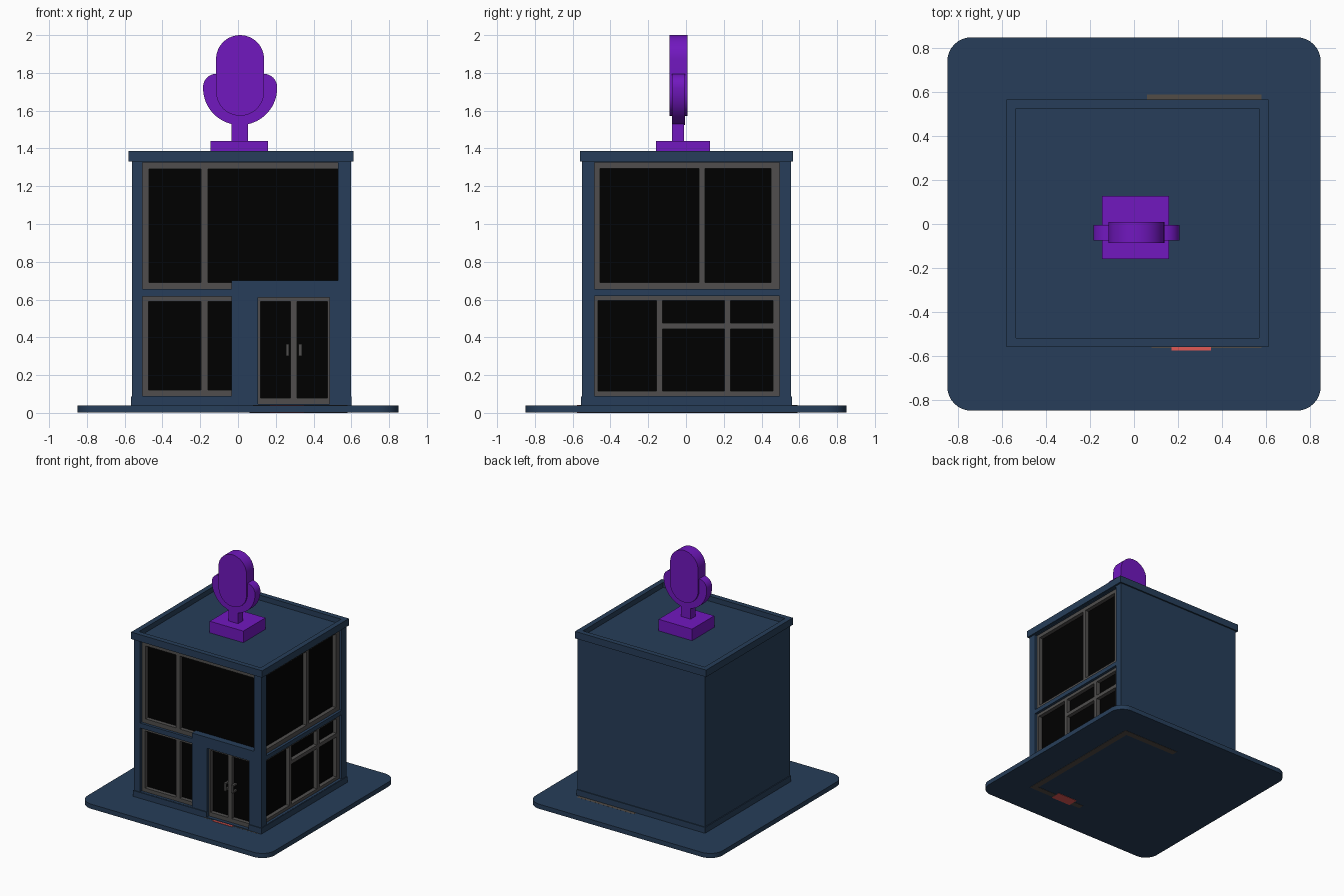
import bpy, bmesh, math
from mathutils import Matrix

if "Cube" in bpy.data.objects:
    bpy.data.objects.remove(bpy.data.objects["Cube"])


def material(name, rgb):
    m = bpy.data.materials.new(name)
    m.diffuse_color = (*rgb, 1)
    m.use_nodes = True
    m.node_tree.nodes["Principled BSDF"].inputs["Base Color"].default_value = m.diffuse_color
    return m


BLUE = material("slate blue", (0.020, 0.048, 0.100))
GLASS = material("black glass", (0.0, 0.0, 0.0))
GREY = material("frame grey", (0.079, 0.076, 0.074))
PURPLE = material("purple", (0.165, 0.009, 0.52))
RED = material("mat red", (0.75, 0.10, 0.09))
BROWN = material("dark taupe", (0.085, 0.072, 0.062))


def finish(name, bm, mat):
    bmesh.ops.recalc_face_normals(bm, faces=bm.faces)
    me = bpy.data.meshes.new(name)
    bm.to_mesh(me)
    bm.free()
    ob = bpy.data.objects.new(name, me)
    bpy.context.collection.objects.link(ob)
    if mat:
        me.materials.append(mat)
    return ob


def boxes(name, items, mat):
    """One object from boxes given as (x0, x1, y0, y1, z0, z1)."""
    bm = bmesh.new()
    for x0, x1, y0, y1, z0, z1 in items:
        m = Matrix.Translation(((x0 + x1) / 2, (y0 + y1) / 2, (z0 + z1) / 2))
        m = m @ Matrix.Diagonal((x1 - x0, y1 - y0, z1 - z0, 1))
        bmesh.ops.create_cube(bm, size=1, matrix=m)
    return finish(name, bm, mat)


def prism(name, pts, vec, mat):
    """Extrude a closed 3D outline along vec."""
    bm = bmesh.new()
    face = bm.faces.new([bm.verts.new(p) for p in pts])
    new = bmesh.ops.extrude_face_region(bm, geom=[face], use_keep_orig=True)
    moved = [g for g in new["geom"] if isinstance(g, bmesh.types.BMVert)]
    bmesh.ops.translate(bm, verts=moved, vec=vec)
    return finish(name, bm, mat)


def arc(cx, cy, r, a0, a1, n=12):
    steps = [math.radians(a0 + (a1 - a0) * i / n) for i in range(n + 1)]
    return [(cx + r * math.cos(a), cy + r * math.sin(a)) for a in steps]


def activate(ob):
    bpy.ops.object.select_all(action="DESELECT")
    ob.select_set(True)
    bpy.context.view_layer.objects.active = ob


def smooth(ob):
    activate(ob)
    bpy.ops.object.shade_smooth_by_angle(angle=math.radians(35))


def cut(ob, cutters):
    activate(ob)
    for c in cutters:
        mod = ob.modifiers.new("cut", "BOOLEAN")
        mod.operation, mod.solver, mod.object = "DIFFERENCE", "EXACT", c
        bpy.ops.object.modifier_apply(modifier=mod.name)


def on_wall(side, rects, d0, d1):
    """Rectangles (u0, u1, z0, z1) on the front or right wall, between depths d0 and d1."""
    if side == "front":
        return [(u0, u1, Y0 + d0, Y0 + d1, z0, z1) for u0, u1, z0, z1 in rects]
    return [(X1 - d1, X1 - d0, u0, u1, z0, z1) for u0, u1, z0, z1 in rects]


X0, X1, Y0, Y1 = -0.56, 0.597, -0.55, 0.555
DEPTH, FRAME = 0.06, 0.022

# Rounded ground slab
corners = [(1, 1, 0), (-1, 1, 90), (-1, -1, 180), (1, -1, 270)]
outline = [p for sx, sy, a in corners for p in arc(0.74 * sx, 0.74 * sy, 0.11, a, a + 90, 8)]
smooth(prism("ground_slab", [(x, y, 0.002) for x, y in outline], (0, 0, 0.038), BLUE))

# Inlaid strips and door mat, level with the slab
boxes("inlaid_strips", [(0.08, 0.58, -0.565, -0.52, 0, 0.0405),
                        (0.53, 0.58, -0.52, 0.54, 0, 0.0405),
                        (0.06, 0.58, 0.54, 0.59, 0, 0.0405)], BROWN)
boxes("door_mat", [(0.17, 0.35, -0.577, -0.49, -0.0005, 0.043)], RED)

# Walls and plinth with window and door recesses
walls = boxes("walls", [(X0, X1, Y0, Y1, 0.04, 1.345)], BLUE)
plinth = boxes("plinth", [(X0 - 0.007, X1 + 0.005, Y0 - 0.007, Y1 + 0.007, 0.04, 0.088)], BLUE)
ell = [(-0.505, 0.655), (-0.035, 0.655), (-0.035, 0.70), (0.53, 0.70), (0.53, 1.325), (-0.505, 1.325)]
upper_cut = prism("upper_cutter", [(x, Y0 - 0.1, z) for x, z in ell], (0, 0.1 + DEPTH, 0), None)
window_cut = boxes("window_cutter",
                   on_wall("front", [(-0.505, -0.035, 0.09, 0.615)], -0.1, DEPTH)
                   + on_wall("right", [(-0.485, 0.495, 0.09, 0.62),
                                       (-0.485, 0.495, 0.655, 1.325)], -0.1, DEPTH), None)
door_cut = boxes("door_cutter", on_wall("front", [(0.105, 0.485, 0.047, 0.61)], -0.1, DEPTH), None)
cut(walls, [upper_cut, window_cut, door_cut])
cut(plinth, [door_cut])
for c in (upper_cut, window_cut, door_cut):
    bpy.data.objects.remove(c)

# Roof parapet ring
px0, px1, py0, py1, t = -0.58, 0.612, -0.56, 0.567, 0.042
parapet = boxes("parapet", [(px0, px1, py0, py1, 1.33, 1.387)], BLUE)
hollow = boxes("hollow_cutter", [(px0 + t, px1 - t, py0 + t, py1 - t, 1.345, 1.5)], None)
cut(parapet, [hollow])
bpy.data.objects.remove(hollow)

# Glass panes
g0, g1 = DEPTH - 0.006, DEPTH + 0.002
boxes("front_glass", on_wall("front", [(-0.50, -0.035, 0.66, 1.32), (-0.035, 0.53, 0.70, 1.32),
                                       (-0.50, -0.035, 0.095, 0.61), (0.11, 0.48, 0.05, 0.605)],
                             g0, g1), GLASS)
boxes("right_glass", on_wall("right", [(-0.485, 0.49, 0.095, 0.615), (-0.485, 0.49, 0.66, 1.32)],
                             g0, g1), GLASS)

# Window frames
boxes("front_frames", on_wall("front", [
    (-0.505, -0.47, 0.655, 1.325), (-0.47, 0.53, 1.29, 1.325),
    (-0.47, -0.035, 0.655, 0.69), (-0.195, -0.16, 0.69, 1.29),
    (-0.505, -0.475, 0.09, 0.615), (-0.475, -0.035, 0.59, 0.615),
    (-0.475, -0.035, 0.09, 0.12), (-0.195, -0.16, 0.12, 0.59)], FRAME, DEPTH), GREY)
boxes("right_frames", on_wall("right", [
    (-0.495, -0.455, 0.655, 1.325), (0.45, 0.495, 0.655, 1.325),
    (-0.455, 0.45, 1.295, 1.325), (-0.455, 0.45, 0.655, 0.69), (0.07, 0.10, 0.69, 1.295),
    (-0.495, -0.465, 0.09, 0.62), (0.46, 0.495, 0.09, 0.62),
    (-0.465, 0.46, 0.595, 0.62), (-0.465, 0.46, 0.09, 0.115),
    (-0.155, -0.125, 0.115, 0.595), (0.205, 0.235, 0.115, 0.595),
    (-0.125, 0.205, 0.445, 0.475), (0.235, 0.46, 0.445, 0.475)], FRAME, DEPTH), GREY)

# Double door frame and handles
boxes("door_frame", on_wall("front", [
    (0.105, 0.118, 0.047, 0.61), (0.475, 0.485, 0.047, 0.61), (0.118, 0.475, 0.59, 0.61),
    (0.118, 0.475, 0.047, 0.08), (0.278, 0.313, 0.08, 0.59)], FRAME, DEPTH), GREY)
for name, a in (("left_handle", 0.253), ("right_handle", 0.32)):
    boxes(name, on_wall("front", [(a, a + 0.018, 0.30, 0.365)], 0.004, 0.016)
          + on_wall("front", [(a, a + 0.018, z, z + 0.014) for z in (0.30, 0.351)], 0.016, DEPTH), GREY)

# Rooftop microphone: foot, stem, cradle and capsule
boxes("microphone_foot", [(-0.145, 0.16, -0.16, 0.128, 1.34, 1.44)], PURPLE)
boxes("microphone_stem", [(-0.035, 0.053, -0.075, -0.01, 1.44, 1.57)], PURPLE)
cx = 0.011
cradle = (arc(cx, 1.72, 0.196, 180, 360, 32) + arc(cx + 0.126, 1.725, 0.07, 0, 90, 8)
          + arc(cx - 0.126, 1.725, 0.07, 90, 180, 8))
smooth(prism("microphone_cradle", [(x, -0.075, z) for x, z in cradle], (0, 0.07, 0), PURPLE))
capsule = arc(cx, 1.873, 0.127, 0, 180, 24) + arc(cx, 1.70, 0.127, 180, 360, 24)
smooth(prism("microphone_capsule", [(x, -0.087, z) for x, z in capsule], (0, 0.096, 0), PURPLE))
